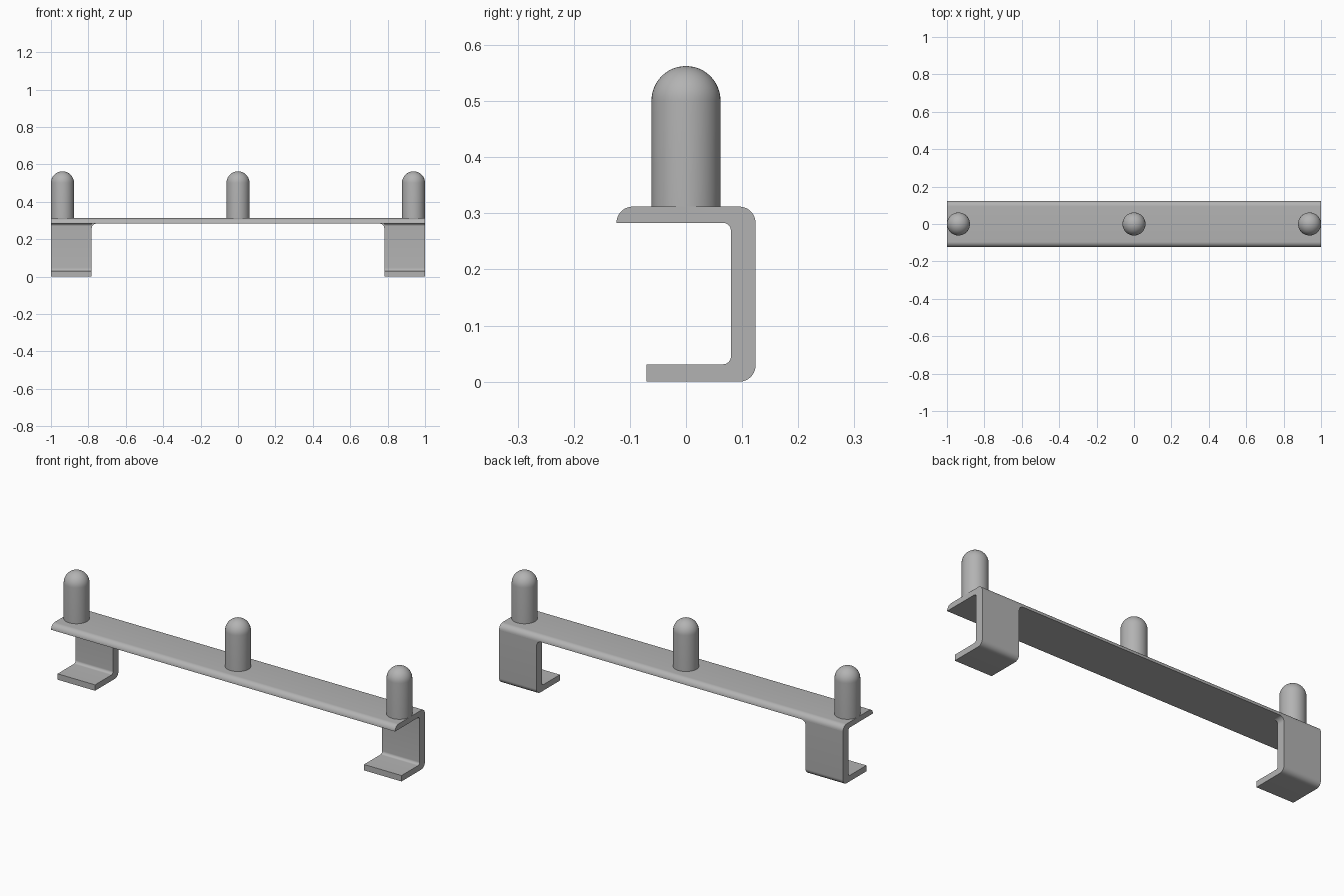
import bpy, bmesh
from math import sin, cos, radians
from mathutils import Vector

if "Cube" in bpy.data.objects:
    bpy.data.objects.remove(bpy.data.objects["Cube"])

steel = bpy.data.materials.new("plain grey")
steel.use_nodes = True
GREY = (0.45, 0.45, 0.45, 1)
steel.diffuse_color = GREY
steel.node_tree.nodes["Principled BSDF"].inputs["Base Color"].default_value = GREY


def arc(cx, cy, r, start, end, steps=10):
    """Points on an arc, angles in degrees."""
    angles = [radians(start + (end - start) * i / steps) for i in range(steps + 1)]
    return [(cx + r * cos(a), cy + r * sin(a)) for a in angles]


def finish(name, bm):
    bmesh.ops.remove_doubles(bm, verts=bm.verts, dist=0.00001)
    bmesh.ops.recalc_face_normals(bm, faces=bm.faces)
    mesh = bpy.data.meshes.new(name)
    bm.to_mesh(mesh)
    bm.free()
    mesh.materials.append(steel)
    obj = bpy.data.objects.new(name, mesh)
    bpy.context.collection.objects.link(obj)
    bpy.ops.object.select_all(action="DESELECT")
    obj.select_set(True)
    bpy.context.view_layer.objects.active = obj
    bpy.ops.object.shade_smooth_by_angle(angle=radians(35))
    return obj


def prism(name, outline, axis, start, end):
    """Extrude an outline along x (outline in y, z) or along y (outline in x, z)."""
    bm = bmesh.new()
    if axis == "x":
        verts = [bm.verts.new((start, u, z)) for u, z in outline]
        step = Vector((end - start, 0, 0))
    else:
        verts = [bm.verts.new((u, start, z)) for u, z in outline]
        step = Vector((0, end - start, 0))
    face = bm.faces.new(verts)
    grown = bmesh.ops.extrude_face_region(bm, geom=[face], use_keep_orig=True)
    moved = [g for g in grown["geom"] if isinstance(g, bmesh.types.BMVert)]
    bmesh.ops.translate(bm, verts=moved, vec=step)
    return finish(name, bm)


TOP, UNDER = 0.312, 0.283      # shelf faces
BACK, INNER = 0.124, 0.08      # wall faces
FOOT = 0.031                   # foot thickness
HOOK = 0.782                   # inner side of each hook
BEND, FILLET, GUSSET = 0.029, 0.014, 0.025

# Long shelf, rounded along both upper edges
shelf = ([(-BACK, UNDER), (BACK, UNDER)]
         + arc(BACK - BEND, TOP - BEND, BEND, 0, 90)
         + arc(-BACK + BEND, TOP - BEND, BEND, 90, 180))
prism("shelf", shelf, "x", -1, 1)

# Hook: back wall bending forward into a foot
hook = ([(-0.07, FOOT), (-0.07, 0)]
        + arc(BACK - BEND, BEND, BEND, -90, 0)
        + [(BACK, UNDER)]
        + arc(INNER - FILLET, UNDER - FILLET, FILLET, 90, 0)
        + arc(INNER - FILLET, FOOT + FILLET, FILLET, 0, -90))

for side, label in ((1, "left"), (-1, "right")):
    prism(label + "_hook", hook, "x", side * HOOK, side)
    # Curved corner where the wall meets the shelf
    corner = [(side * HOOK, UNDER)] + [
        (side * x, z) for x, z in
        arc(HOOK - GUSSET, UNDER - GUSSET, GUSSET, 0, 90)]
    prism(label + "_corner", corner, "y", INNER, BACK)

# Round-topped pegs, spun from a half profile
RADIUS, PEAK = 0.0615, 0.5625
for x, label in ((-0.9385, "right"), (0, "middle"), (0.9385, "left")):
    bm = bmesh.new()
    half = [(0, TOP), (RADIUS, TOP)] + arc(0, PEAK - RADIUS, RADIUS, 0, 90, 12)
    verts = [bm.verts.new((x + r, 0, z)) for r, z in half]
    edges = [bm.edges.new(pair) for pair in zip(verts, verts[1:])]
    bmesh.ops.spin(bm, geom=verts + edges, cent=(x, 0, 0), axis=(0, 0, 1),
                   angle=radians(360), steps=48, use_merge=True)
    finish(label + "_peg", bm)
